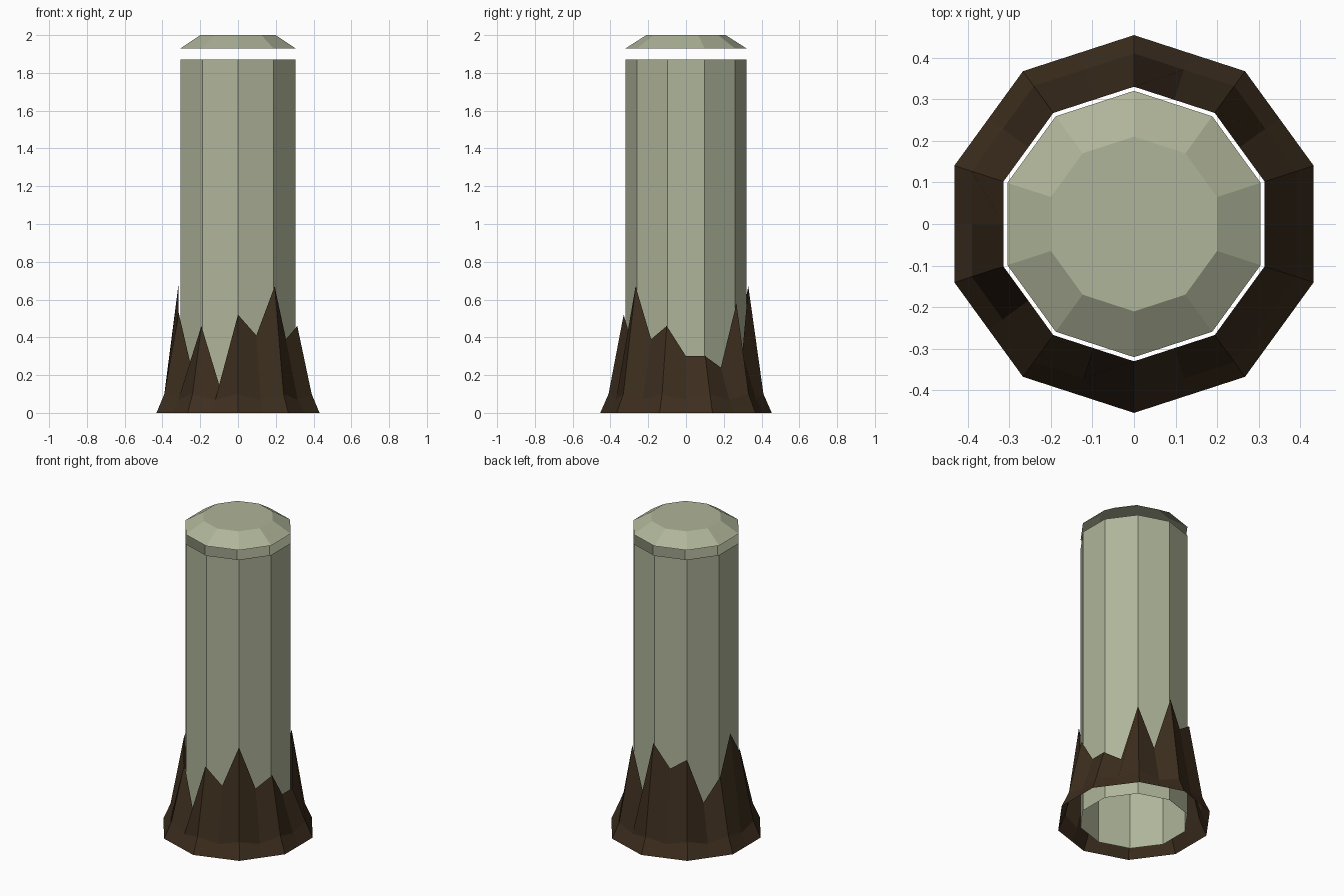
import bpy, bmesh, math

if "Cube" in bpy.data.objects:
    bpy.data.objects.remove(bpy.data.objects["Cube"])

SIDES = 10


def material(name, rgb):
    m = bpy.data.materials.new(name)
    m.diffuse_color = (*rgb, 1)
    m.use_nodes = True
    m.node_tree.nodes["Principled BSDF"].inputs["Base Color"].default_value = m.diffuse_color
    return m


def ring(bm, radius, z):
    """Decagon with one corner pointing along y."""
    return [bm.verts.new((radius * math.cos(math.radians(90 + 36 * i)),
                          radius * math.sin(math.radians(90 + 36 * i)), z))
            for i in range(SIDES)]


def bridge(bm, low, high):
    n = len(low)
    for i in range(n):
        j = (i + 1) % n
        bm.faces.new((low[i], low[j], high[j], high[i]))


def finish(bm, name, mat):
    mesh = bpy.data.meshes.new(name)
    bm.to_mesh(mesh)
    bm.free()
    mesh.materials.append(mat)
    bpy.context.collection.objects.link(bpy.data.objects.new(name, mesh))


stone = material("pale_green_grey", (0.43, 0.46, 0.32))
bark = material("dark_brown", (0.046, 0.027, 0.013))

# Open post tube
bm = bmesh.new()
bridge(bm, ring(bm, 0.32, 0), ring(bm, 0.32, 1.87))
finish(bm, "post", stone)

# Bevelled cap floating above a narrow gap
bm = bmesh.new()
rim, top = ring(bm, 0.32, 1.93), ring(bm, 0.21, 2.0)
bridge(bm, rim, top)
bm.faces.new(top)
finish(bm, "cap", stone)

# Jagged flared shell round the foot: tip heights every 18 degrees from +x
tips = [.30, .30, .24, .58, .32, .67, .52, .59, .30, .45,
        .69, .53, .27, .46, .14, .52, .41, .67, .39, .46]
bm = bmesh.new()
foot, bend, edge = [], [], []
for i, tip in enumerate(tips):
    a = math.radians(18 * i)
    corner = i % 2 == 1
    k = 1 if corner else math.cos(math.radians(18))  # side midpoints sit on the flats
    for loop, r, z in ((foot, 0.454, 0), (bend, 0.41, 0.10 if corner else 0.07),
                       (edge, 0.33, tip)):
        loop.append(bm.verts.new((r * k * math.cos(a), r * k * math.sin(a), z)))
bridge(bm, foot, bend)
bridge(bm, bend, edge)
finish(bm, "jagged_base", bark)
